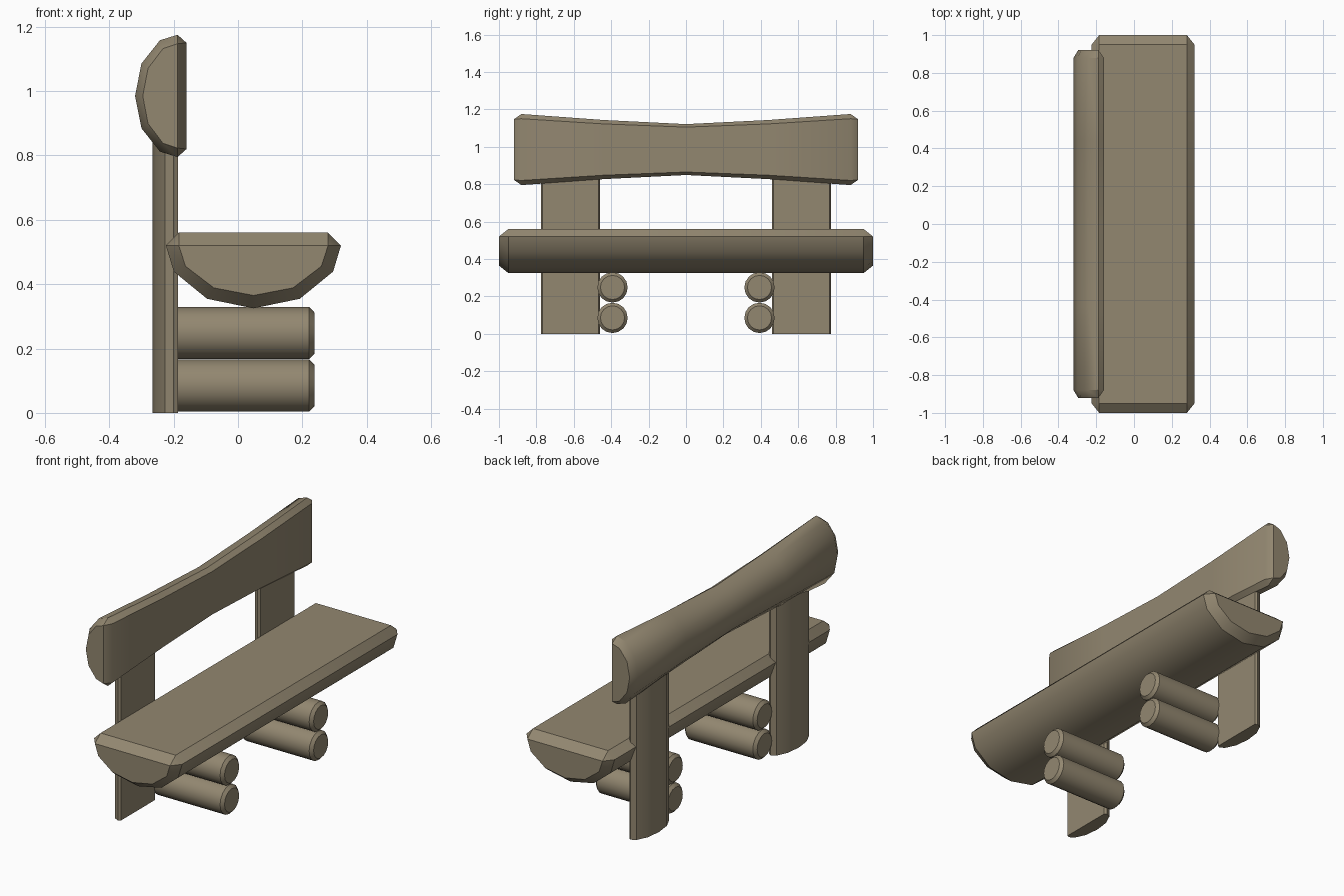
import bpy, bmesh
from math import sin, cos, radians
from mathutils import Matrix

if "Cube" in bpy.data.objects:
    bpy.data.objects.remove(bpy.data.objects["Cube"])

wood = bpy.data.materials.new("wood")
wood.diffuse_color = (0.29, 0.243, 0.163, 1)
wood.use_nodes = True
wood.node_tree.nodes["Principled BSDF"].inputs["Base Color"].default_value = wood.diffuse_color


def finish(name, bm):
    bmesh.ops.remove_doubles(bm, verts=bm.verts[:], dist=0.0005)
    bmesh.ops.recalc_face_normals(bm, faces=bm.faces[:])
    me = bpy.data.meshes.new(name)
    bm.to_mesh(me)
    bm.free()
    me.materials.append(wood)
    me.shade_smooth()
    me.set_sharp_from_angle(angle=radians(35))
    ob = bpy.data.objects.new(name, me)
    bpy.context.collection.objects.link(ob)
    return ob


def section(half, depth, flat_half, flat_rise):
    """Half-log outline as (across, out): round side positive, flat side negative."""
    arc = [(half * cos(radians(a)), depth * sin(radians(a)))
           for a in (0, 24.5, 58, 90, 122, 155.5, 180)]
    return arc + [(-flat_half, -flat_rise), (flat_half, -flat_rise)]


def half_log(name, rings, place):
    """Loft half-log sections; rings = (position, half, depth, flat_half, flat_rise)."""
    bm = bmesh.new()
    loops = [[bm.verts.new(place(u, v, t)) for u, v in section(*s)] for t, *s in rings]
    n = len(loops[0])
    for a, b in zip(loops, loops[1:]):
        for i in range(n):
            j = (i + 1) % n
            bm.faces.new((a[i], a[j], b[j], b[i]))
    bm.faces.new(loops[0])
    bm.faces.new(loops[-1])
    return finish(name, bm)


def mirrored(rings):
    return [(-t, *s) for t, *s in reversed(rings) if t > 0] + rings


# seat: half log, flat side up
half_log("seat",
         mirrored([(0.95, 0.272, 0.195, 0.232, 0.04), (1.0, 0.232, 0.155, 0.232, 0.0)]),
         lambda u, v, t: (0.048 + u, t, 0.52 - v))

# backrest: waisted half log, flat side towards the seat
half_log("backrest",
         mirrored([(0.0, 0.136, 0.132, 0.120, 0.028), (0.44, 0.158, 0.132, 0.137, 0.028),
                   (0.88, 0.190, 0.132, 0.165, 0.028), (0.92, 0.162, 0.108, 0.162, 0.0)]),
         lambda u, v, t: (-0.188 - v, t, 0.985 + u))

for side, label in ((-1, "left"), (1, "right")):
    # upright half-log post
    half_log(f"{label}_post",
             [(0.0, 0.158, 0.065, 0.150, 0.013), (0.9, 0.158, 0.065, 0.150, 0.013)],
             lambda u, v, t: (-0.2 - v, side * 0.617 + u, t))
    # stacked round logs under the seat
    for z, level in ((0.085, "lower"), (0.248, "upper")):
        bm = bmesh.new()
        bmesh.ops.create_cone(bm, cap_ends=True, segments=16, radius1=0.081, radius2=0.081,
                              depth=0.447, matrix=Matrix.Rotation(radians(90), 4, 'Y'))
        rims = [e for e in bm.edges if abs(e.verts[0].co.x - e.verts[1].co.x) < 0.01]
        bmesh.ops.bevel(bm, geom=rims, offset=0.016, segments=1, affect='EDGES')
        bmesh.ops.translate(bm, verts=bm.verts[:], vec=(0.0135, side * 0.393, z))
        finish(f"{label}_{level}_leg_log", bm)
